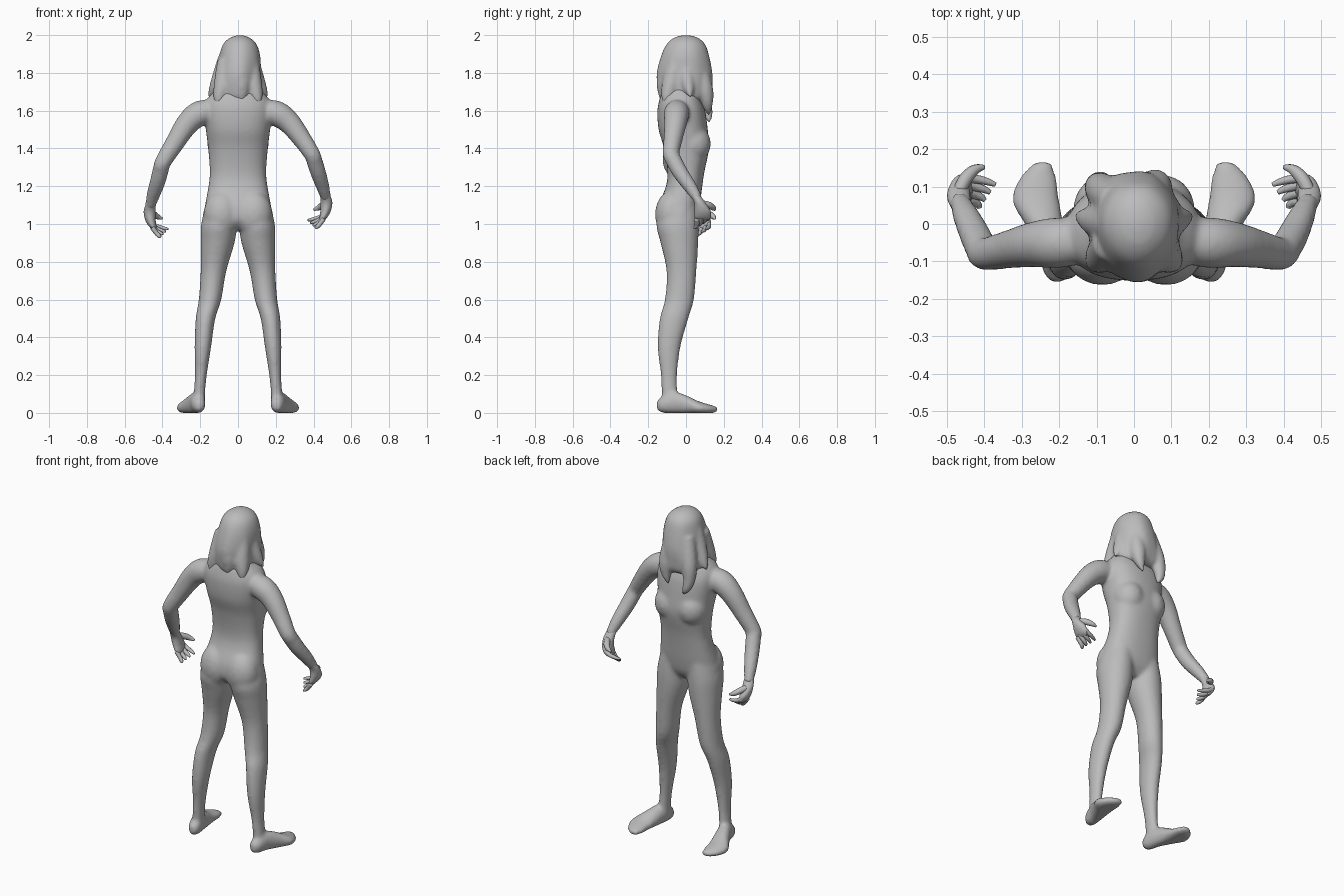
import bpy
import bmesh
import math
from mathutils import Vector, Matrix

cube = bpy.data.objects.get("Cube")
if cube:
    bpy.data.objects.remove(cube, do_unlink=True)

grey = bpy.data.materials.new("plain_grey")
grey.use_nodes = True
TONE = (0.5, 0.5, 0.5, 1)
grey.diffuse_color = TONE
grey.node_tree.nodes["Principled BSDF"].inputs["Base Color"].default_value = TONE

Y, Z = Vector((0, 1, 0)), Vector((0, 0, 1))


def smooth_path(sections, steps):
    """Catmull-Rom interpolation of (x, y, z, rx, ry) sections."""
    pts = [Vector(s) for s in sections]
    pts = [pts[0]] + pts + [pts[-1]]
    out = []
    for a, b, c, d in zip(pts, pts[1:], pts[2:], pts[3:]):
        for i in range(steps):
            t = i / steps
            out.append(b + (c - a) * (t / 2)
                       + (a * 2 - b * 5 + c * 4 - d) * (t * t / 2)
                       + (b * 3 - a - c * 3 + d) * (t ** 3 / 2))
    return out + [pts[-1]]


def loft(bm, sections, hint=Y, axis=None, sides=24, steps=4, flute=None, floor=None):
    """Closed tube of elliptical rings; axis fixes the ring normal."""
    path = smooth_path(sections, steps)
    rings = []
    for i, p in enumerate(path):
        lo, hi = path[max(i - 1, 0)], path[min(i + 1, len(path) - 1)]
        t = axis or Vector(hi[:3]) - Vector(lo[:3])
        t = t.normalized()
        u = hint.cross(t).normalized()
        v = t.cross(u)
        ring = []
        for k in range(sides):
            a = math.tau * k / sides
            f = 1 + (flute(a, i / (len(path) - 1)) if flute else 0)
            co = Vector(p[:3]) + u * (max(p[3], 0.002) * math.cos(a) * f) \
                + v * (max(p[4], 0.002) * math.sin(a) * f)
            if floor is not None:
                co.z = max(co.z, floor)
            ring.append(bm.verts.new(co))
        rings.append(ring)
    for r, s in zip(rings, rings[1:]):
        for k in range(sides):
            n = (k + 1) % sides
            bm.faces.new((r[k], r[n], s[n], s[k]))
    bm.faces.new(rings[0][::-1])
    bm.faces.new(rings[-1])


def round_tube(bm, points, **kw):
    loft(bm, [(x, y, z, r, r) for x, y, z, r in points], **kw)


def ball(bm, centre, radii):
    bmesh.ops.create_uvsphere(bm, u_segments=20, v_segments=12, radius=1,
                              matrix=Matrix.Translation(centre) @ Matrix.Diagonal((*radii, 1)))


def finish(bm, name, voxel=None, softness=0):
    bmesh.ops.recalc_face_normals(bm, faces=bm.faces[:])
    mesh = bpy.data.meshes.new(name)
    bm.to_mesh(mesh)
    bm.free()
    mesh.materials.append(grey)
    ob = bpy.data.objects.new(name, mesh)
    bpy.context.collection.objects.link(ob)
    for p in mesh.polygons:
        p.use_smooth = True
    if voxel:
        rm = ob.modifiers.new("blend", 'REMESH')
        rm.mode = 'VOXEL'
        rm.voxel_size = voxel
        rm.use_smooth_shade = True
        sm = ob.modifiers.new("soften", 'SMOOTH')
        sm.factor = 0.5
        sm.iterations = softness


def boxy(a, t):
    """Squarer cross-section for the trunk."""
    n = 2.4
    return (abs(math.cos(a)) ** n + abs(math.sin(a)) ** n) ** (-1 / n) - 1


# Torso with sloping neck
body = bmesh.new()
loft(body, [(0, -.04, .97, .09, .06), (0, -.045, 1.02, .182, .1),
            (0, -.035, 1.1, .174, .108), (0, -.01, 1.2, .156, .096),
            (0, 0, 1.28, .149, .098), (0, .003, 1.4, .158, .119),
            (0, -.015, 1.5, .17, .13), (0, -.025, 1.6, .18, .126),
            (0, -.03, 1.66, .165, .11), (0, -.027, 1.71, .12, .095),
            (0, -.01, 1.8, .06, .06)], axis=Z, sides=40, flute=boxy)

for s in (1, -1):
    ball(body, (s * .085, -.078, 1.05), (.098, .086, .125))   # buttock
    ball(body, (s * .075, .04, 1.425), (.088, .092, .1))      # chest
    # Leg
    loft(body, [(s * x, y, z, rx, ry) for x, y, z, rx, ry in (
        (.085, -.035, 1.12, .08, .095), (.1, -.045, 1.0, .095, .112),
        (.108, -.035, .9, .09, .1), (.13, -.024, .75, .068, .079),
        (.148, -.035, .6, .06, .077), (.172, -.063, .5, .052, .076),
        (.186, -.09, .35, .044, .061), (.197, -.09, .2, .032, .043),
        (.203, -.088, .12, .03, .042), (.207, -.085, .04, .032, .04))], axis=Z)
    # Foot, flat underneath
    loft(body, [(s * x, y, z, rx, ry) for x, y, z, rx, ry in (
        (.205, -.155, .04, .018, .025), (.208, -.125, .045, .036, .045),
        (.217, -.07, .055, .041, .06), (.24, 0, .042, .052, .052),
        (.262, .06, .028, .064, .036), (.257, .12, .02, .052, .026),
        (.242, .168, .018, .022, .014))], hint=Z, axis=Y, floor=0)
    # Arm; the right one hangs lower
    drop = 0 if s > 0 else .045
    elbow = (s * .395 - drop * .15, -.08, 1.365 - drop)
    round_tube(body, [(s * .11, -.045, 1.6, .055), (s * .2, -.05, 1.586, .068),
                      (s * .268, -.055, 1.54 - drop * .2, .061),
                      (s * .335, -.068, 1.455 - drop * .6, .051), (*elbow, .043),
                      (s * .41, -.06, 1.33 - drop, .036)])
    round_tube(body, [(*elbow, .043), (s * .422, -.035, 1.28 - drop, .042),
                      (s * .448, .02, 1.2 - drop, .036),
                      (s * .468, .065, 1.13 - drop, .026)])
finish(body, "body", voxel=.01, softness=9)

# Hands: palm, four curled fingers and a thumb
for s, name, drop in ((1, "left_hand", 0), (-1, "right_hand", .047)):
    hand = bmesh.new()

    def place(x, y, z, *r):
        return (s * x, y, z - drop, *r)

    loft(hand, [place(.46, .045, 1.16, .026, .026), place(.468, .072, 1.115, .031, .029),
                place(.464, .088, 1.07, .028, .042), place(.452, .088, 1.035, .02, .042),
                place(.442, .086, 1.02, .01, .03)], axis=-Z)
    for i in range(4):
        y = .12 - .021 * i
        round_tube(hand, [place(.46 - .002 * i, y, 1.052 - .008 * i, .013),
                          place(.43, y + .001, 1.035 - .013 * i, .012),
                          place(.395 + .007 * i, y - .006, 1.025 - .014 * i, .01),
                          place(.37 + .014 * i, y - .015, 1.02 - .013 * i, .006)],
                   sides=10, hint=Z)
    round_tube(hand, [place(.47, .08, 1.11, .017), place(.45, .12, 1.1, .018),
                      place(.425, .145, 1.085, .014), place(.4, .152, 1.075, .006)],
               sides=10, hint=Z)
    finish(hand, name)

# Hair: fluted cap covering the head, with tapering locks
hair = bmesh.new()


def waves(a, t):
    return .04 * t * t * math.sin(7 * a + .8) + .02 * t * math.sin(3 * a)


loft(hair, [(.01, 0, 2.0, .004, .004), (.01, 0, 1.99, .045, .055),
            (.01, 0, 1.955, .087, .1), (.01, -.003, 1.89, .108, .127),
            (.005, -.005, 1.8, .118, .147), (0, -.003, 1.73, .127, .145),
            (0, 0, 1.67, .12, .135), (0, 0, 1.645, .09, .11)],
     axis=-Z, sides=56, flute=waves)
# Long front locks, the right one lowest
round_tube(hair, [(.04, .06, 1.86, .045), (.055, .095, 1.72, .048),
                  (.055, .112, 1.64, .032), (.035, .12, 1.575, .007)])
round_tube(hair, [(-.05, .06, 1.86, .045), (-.085, .09, 1.72, .045),
                  (-.095, .105, 1.63, .034), (-.085, .118, 1.575, .024),
                  (-.065, .122, 1.54, .007)])
# Back lock ending in a point
round_tube(hair, [(.01, -.06, 1.88, .06), (.015, -.098, 1.76, .058),
                  (.02, -.115, 1.69, .036), (.02, -.13, 1.645, .006)])
for s in (1, -1):
    # Side locks flaring over the shoulders
    round_tube(hair, [(s * .06, 0, 1.88, .045), (s * .095, .005, 1.78, .042),
                      (s * .128, .015, 1.715, .028), (s * .158, .025, 1.672, .006)])
    # Locks behind the shoulders
    round_tube(hair, [(s * .06, -.05, 1.86, .05), (s * .08, -.08, 1.74, .048),
                      (s * .1, -.1, 1.67, .032), (s * .11, -.115, 1.62, .006)])
finish(hair, "hair", voxel=.009, softness=8)
